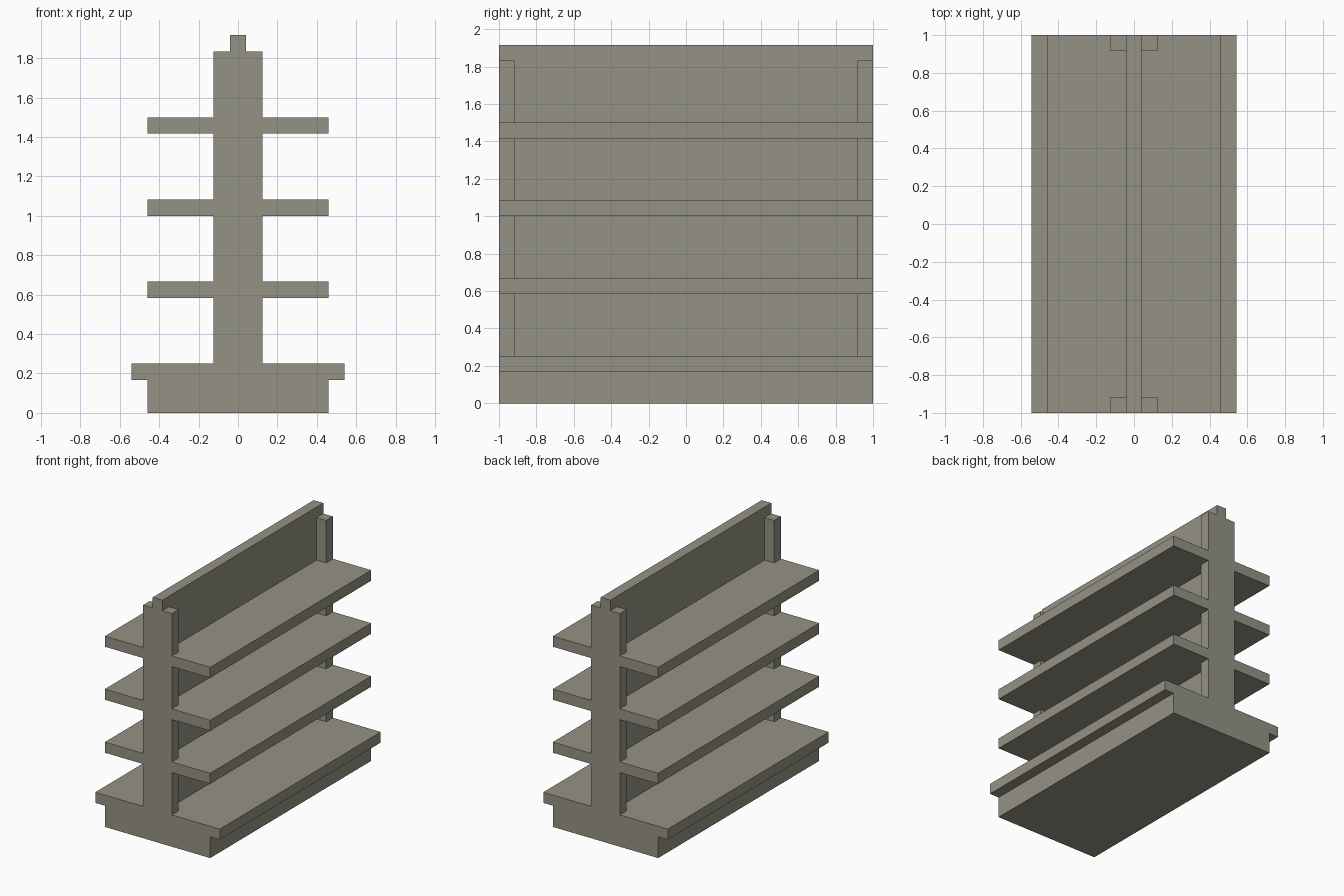
import bpy
import bmesh
from mathutils import Matrix, Vector

default = bpy.data.objects.get("Cube")
if default:
    bpy.data.objects.remove(default, do_unlink=True)

U = 1 / 12  # plate thickness, the module every size is built on

# Single warm grey paint
paint = bpy.data.materials.new("warm_grey")
paint.use_nodes = True
colour = (0.30, 0.29, 0.23, 1.0)
paint.diffuse_color = colour
paint.node_tree.nodes["Principled BSDF"].inputs["Base Color"].default_value = colour


def box(name, low, high):
    """Flat-shaded box between two corners, given in modules."""
    low, high = Vector(low) * U, Vector(high) * U
    size = high - low
    bm = bmesh.new()
    bmesh.ops.create_cube(bm, size=1, matrix=Matrix.Translation((low + high) / 2)
                          @ Matrix.Diagonal((*size, 1)))
    mesh = bpy.data.meshes.new(name)
    bm.to_mesh(mesh)
    bm.free()
    mesh.materials.append(paint)
    obj = bpy.data.objects.new(name, mesh)
    bpy.context.collection.objects.link(obj)
    return obj


# Plinth, overhanging bottom deck and central back panel
box("plinth", (-5.5, -12, 0), (5.5, 12, 2))
box("bottom_deck", (-6.5, -12, 2), (6.5, 12, 3))
box("back_panel", (-0.5, -12, 3), (0.5, 12, 23))

shelf_levels = (7, 12, 17)
for side, a, b in (("right", -1, 0), ("left", 0, 1)):
    # Shelves butt against the back panel on each side
    for i, z in enumerate(shelf_levels, 1):
        x0, x1 = sorted((0.5 * (a + b), 5.5 * (a + b)))
        box(f"{side}_shelf_{i}", (x0, -12, z), (x1, 12, z + 1))

    # Corner posts fill the gaps between the shelves
    x0, x1 = sorted((0.5 * (a + b), 1.5 * (a + b)))
    bottoms = (3,) + tuple(z + 1 for z in shelf_levels)
    tops = shelf_levels + (22,)
    for end, y in (("front", -12), ("back", 11)):
        for i, (z0, z1) in enumerate(zip(bottoms, tops), 1):
            box(f"{end}_{side}_post_{i}", (x0, y, z0), (x1, y + 1, z1))
